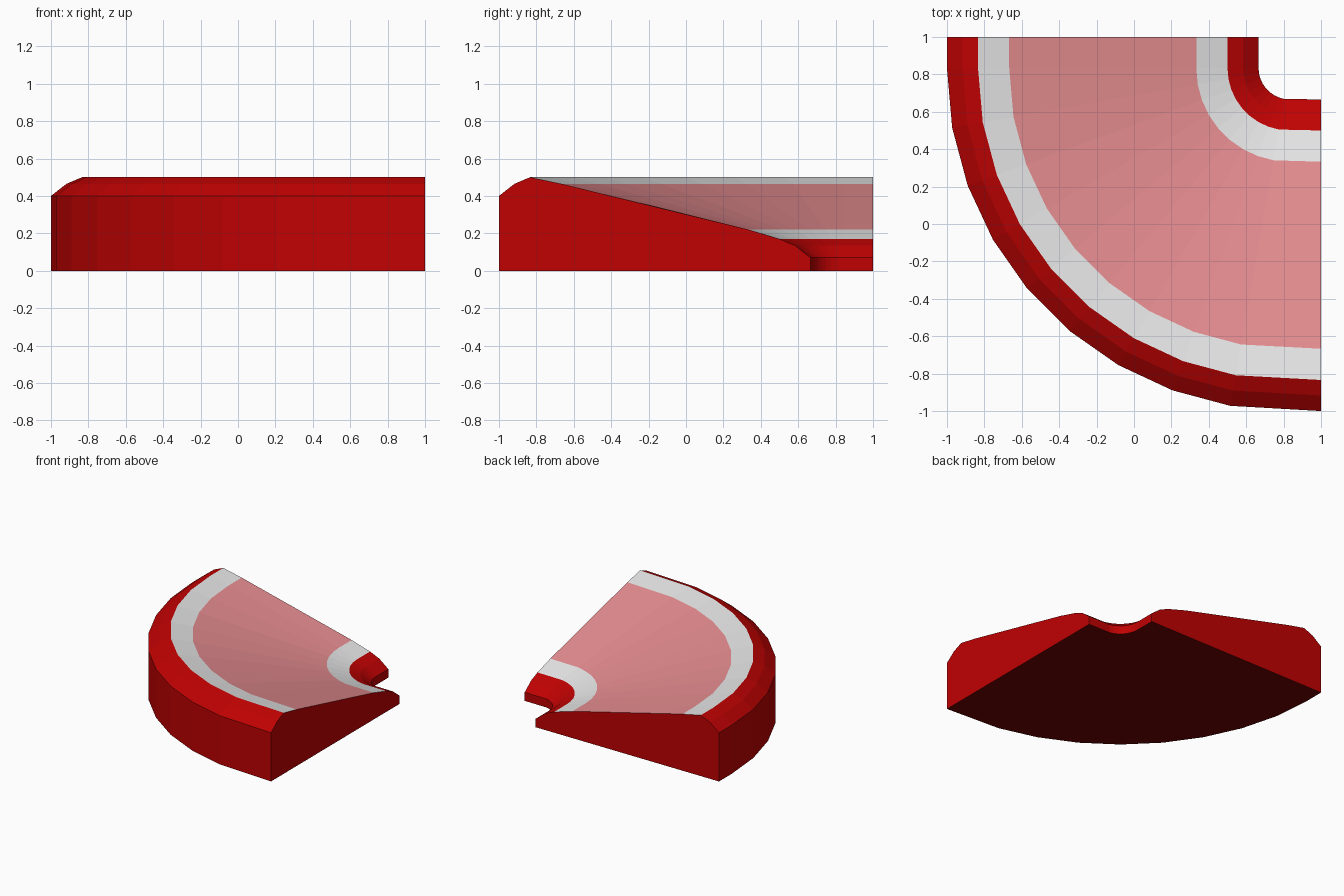
import bpy, bmesh, math

if "Cube" in bpy.data.objects:
    bpy.data.objects.remove(bpy.data.objects["Cube"])

def material(name, colour):
    m = bpy.data.materials.new(name)
    m.diffuse_color = (*colour, 1)
    m.use_nodes = True
    m.node_tree.nodes["Principled BSDF"].inputs["Base Color"].default_value = m.diffuse_color
    return m

RED, WHITE, PINK, DARK = 0, 1, 2, 3
materials = [material("red", (0.53, 0.0005, 0.0006)),
             material("white", (0.82, 0.82, 0.82)),
             material("pink", (0.85, 0.285, 0.3)),
             material("dark red", (0.16, 0.0005, 0.0006))]

# Banked cross-section: (radius from bend centre, height), outside to inside
profile = [(1.833, 0), (1.833, 0.4), (1.75, 0.465), (1.667, 0.5), (1.5, 0.465),
           (0.5, 0.22), (0.333, 0.17), (0.25, 0.135), (0.167, 0.07), (0.167, 0)]
# Colour of the strip after each profile point (the last one is the underside)
strip_colour = [RED, RED, RED, WHITE, PINK, WHITE, RED, RED, RED, DARK]
CENTRE = 0.833

def ring(bm, angle_deg, x=None, y=None):
    """One cross-section; x or y moves it to a straight end of the track."""
    a = math.radians(angle_deg)
    verts = []
    for r, z in profile:
        px = CENTRE - r * math.cos(a) if x is None else x
        py = CENTRE - r * math.sin(a) if y is None else y
        verts.append(bm.verts.new((px, py, z)))
    return verts

# Sweep the section: short straight, quarter bend in 10 degree steps, short straight
bm = bmesh.new()
rings = [ring(bm, 0, y=1)] + [ring(bm, 10 * i) for i in range(9)] + [ring(bm, 90, x=1)]
n = len(profile)
for a, b in zip(rings, rings[1:]):
    for i in range(n):
        j = (i + 1) % n
        bm.faces.new((a[i], b[i], b[j], a[j])).material_index = strip_colour[i]

# Cut ends
bm.faces.new(rings[0])
bm.faces.new(rings[-1][::-1])
bmesh.ops.recalc_face_normals(bm, faces=bm.faces)

mesh = bpy.data.meshes.new("banked_corner")
bm.to_mesh(mesh)
bm.free()
for m in materials:
    mesh.materials.append(m)
bpy.context.collection.objects.link(bpy.data.objects.new("banked_corner", mesh))
